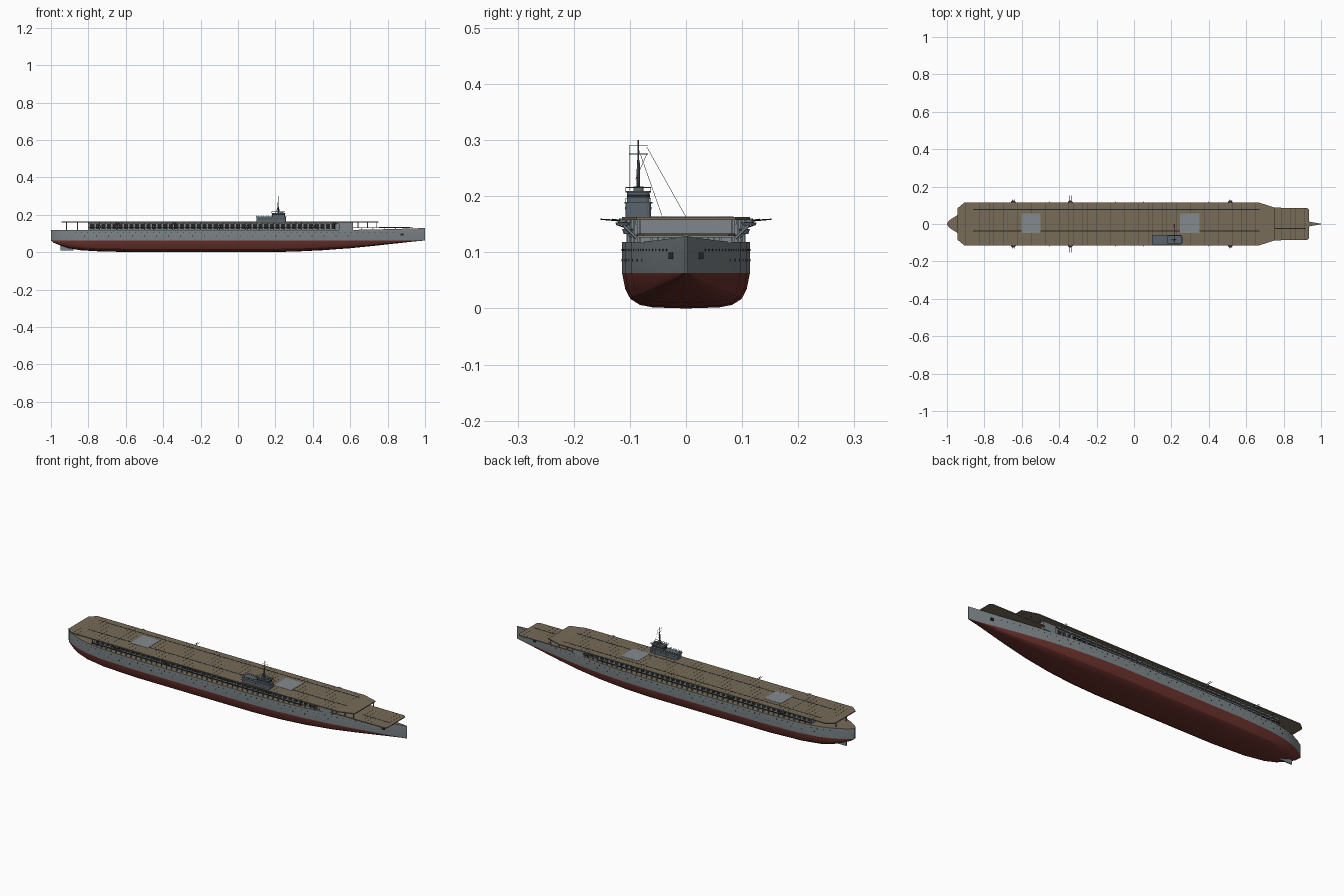
import bpy, bmesh, math
from mathutils import Vector, Matrix

if "Cube" in bpy.data.objects:
    bpy.data.objects.remove(bpy.data.objects["Cube"])


def mat(name, r, g, b):
    m = bpy.data.materials.new(name)
    m.diffuse_color = (r, g, b, 1)
    m.use_nodes = True
    m.node_tree.nodes["Principled BSDF"].inputs["Base Color"].default_value = m.diffuse_color
    return m


GREY = mat("hull grey", .21, .24, .255)
RED = mat("antifouling red", .15, .032, .026)
WOOD = mat("deck wood", .185, .15, .098)
SEAM = mat("dark seam", .075, .06, .042)
SLATE = mat("island slate", .10, .13, .15)
DARK = mat("dark opening", .016, .018, .02)
LIFT = mat("lift plate", .225, .255, .275)
BLUE = mat("wire blue", .06, .11, .17)


def finish(name, bm, *mats):
    bmesh.ops.recalc_face_normals(bm, faces=bm.faces)
    me = bpy.data.meshes.new(name)
    bm.to_mesh(me)
    bm.free()
    for m in mats:
        me.materials.append(m)
    ob = bpy.data.objects.new(name, me)
    bpy.context.collection.objects.link(ob)
    return ob


def boxes(name, m, items):
    """items: (x0, x1, y0, y1, z0, z1)"""
    bm = bmesh.new()
    for x0, x1, y0, y1, z0, z1 in items:
        c = Vector(((x0 + x1) / 2, (y0 + y1) / 2, (z0 + z1) / 2))
        bmesh.ops.create_cube(bm, size=1, matrix=Matrix.Translation(c) @ Matrix.Diagonal((x1 - x0, y1 - y0, z1 - z0, 1)))
    return finish(name, bm, m)


def rods(name, m, items, sides=6):
    """items: (start, end, start radius, end radius)"""
    bm = bmesh.new()
    for a, b, r0, r1 in items:
        a, b = Vector(a), Vector(b)
        d = b - a
        M = Matrix.Translation((a + b) / 2) @ d.to_track_quat('Z', 'Y').to_matrix().to_4x4()
        bmesh.ops.create_cone(bm, cap_ends=True, segments=sides, radius1=r0, radius2=r1, depth=d.length, matrix=M)
    return finish(name, bm, m)


def plate(name, m, outline, z0, z1):
    """Extrude a half outline (y >= 0), mirrored across the centreline."""
    pts = outline + [(x, -y) for x, y in reversed(outline) if y > 0]
    bm = bmesh.new()
    f = bm.faces.new([bm.verts.new((x, y, z0)) for x, y in pts])
    g = bmesh.ops.extrude_face_region(bm, geom=[f])
    bmesh.ops.translate(bm, vec=(0, 0, z1 - z0), verts=[v for v in g["geom"] if isinstance(v, bmesh.types.BMVert)])
    return finish(name, bm, m)


def mirrored(items):
    return items + [(a, b, -d, -c, e, f) for a, b, c, d, e, f in items]


# Hull stations: x, half beam, keel height, deck height
WL = .063
ST = [(-1, .004, .062, .118), (-.985, .022, .05, .118), (-.945, .047, .034, .118), (-.9, .068, .02, .118),
      (-.84, .087, .01, .118), (-.74, .104, .004, .118), (-.55, .113, 0, .118), (-.2, .114, 0, .118),
      (.15, .114, 0, .118), (.3, .109, .003, .118), (.45, .097, .010, .118), (.6, .077, .021, .119),
      (.72, .056, .033, .121), (.84, .032, .046, .124), (.94, .012, .057, .127), (1, .0015, .0625, .129)]
# Cross-section as fractions of beam and draught
SEC = [(0, 0), (.52, .03), (.72, .10), (.87, .27), (.95, .55), (1, 1)]


def station(x):
    for a, b in zip(ST, ST[1:]):
        if a[0] <= x <= b[0]:
            t = (x - a[0]) / (b[0] - a[0])
            return [p + (q - p) * t for p, q in zip(a, b)]


bm = bmesh.new()
rings = []
for x, h, zb, zt in ST:
    half = [(h * a, zb + (WL - zb) * b) for a, b in SEC] + [(h, zt)]
    rings.append([bm.verts.new((x, y, z)) for y, z in half] +
                 [bm.verts.new((x, -y, z)) for y, z in reversed(half[1:])])
for A, B in zip(rings, rings[1:]):
    n = len(A)
    for i in range(n):
        j = (i + 1) % n
        f = bm.faces.new((A[i], B[i], B[j], A[j]))
        f.material_index = 2 if i == 6 else 0 if i in (5, 7) else 1
for r in (rings[0], rings[-1]):
    bm.faces.new(r)
hull = finish("hull", bm, GREY, RED, WOOD)
for o in bpy.context.selected_objects:
    o.select_set(False)
bpy.context.view_layer.objects.active = hull
hull.select_set(True)
bpy.ops.object.shade_smooth_by_angle(angle=math.radians(30))

# Rudder, portholes and anchors
boxes("rudder", GREY, [(-.95, -.88, -.003, .003, .01, .045)])
ports = []
for z, x0, x1, step in ((.104, -.9, .86, .032), (.086, -.82, .7, .064)):
    for k in range(int((x1 - x0) / step)):
        x = x0 + k * step
        h = station(x)[1]
        ports.append((x - .0022, x + .0022, h - .003, h + .0008, z - .002, z + .002))
boxes("portholes", DARK, mirrored(ports))
boxes("anchors", DARK, mirrored([(.87, .885, .018, .031, .088, .1)]))

# Hangar with side openings
boxes("hangar", GREY, [(-.8, .615, -.07, .07, .115, .159)])
boxes("hangar_front_cheeks", GREY, mirrored([(.54, .615, .06, .082, .117, .159)]))
openings = [(-.79 + k * .03, -.77 + k * .03, .068, .0715, .123, .15) for k in range(44)]
boxes("hangar_openings", DARK, mirrored(openings))

# Gallery posts, rails and outriggers below the flight deck
posts = []
for k in range(46):
    x = -.8 + k * .03
    y = min(.104, station(x)[1] - .006)
    posts.append((x - .002, x + .002, y - .002, y + .002, .117, .159))
boxes("gallery_posts", GREY, mirrored(posts))
boxes("gallery_beam", GREY, mirrored([(-.8, .54, .086, .09, .15, .159)]))
boxes("gallery_rail", DARK, mirrored([(-.8, .45, .095, .097, .128, .132)]))
boxes("stern_pillars", GREY, mirrored([(x, x + .005, .04, .045, .117, .159) for x in (-.92, -.86)]))

# Flight deck and lower forward deck
plate("flight_deck", WOOD, [(-.943, .085), (-.908, .114), (.67, .114), (.752, .088)], .158, .163)
plate("forward_deck", WOOD, [(.61, .088), (.925, .086), (.936, .076)], .129, .133)
boxes("forward_deck_posts", GREY, mirrored(
    [(x, x + .003, y, y + .003, .116, .13) for x, y in ((.66, .06), (.72, .048), (.78, .038), (.84, .026), (.9, .014))]))
boxes("forward_deck_pillars", GREY, mirrored([(x, x + .004, .083, .087, .131, .159) for x in (.64, .69, .74)]))
boxes("forward_deck_beams", GREY, [(x, x + .004, -.085, .085, .126, .129) for x in (.66, .72, .78, .84, .9)])

# Planking seams
seams = [(-.9 + k * .025, -.8988 + k * .025, -.113, .113, .162, .1632) for k in range(63)]
seams += [(.762 + k * .025, .7632 + k * .025, -.086, .086, .132, .1332) for k in range(7)]
boxes("plank_seams", SEAM, seams)

# Deck markings and lifts
boxes("deck_lines", DARK, [(-.86, .67, .075, .079, .162, .1636), (-.86, .67, -.039, -.035, .162, .1636),
                           (.755, .92, -.026, -.022, .132, .1336)])
boxes("arrestor_wire", BLUE, [(-.677, -.673, -.085, .085, .162, .1638)])
boxes("lifts", LIFT, [(-.602, -.5, -.049, .055, .16, .1642), (.247, .349, -.049, .055, .16, .1642)])

# Gun mounts: tub, brace, shield and twin barrels on each side
tubs, braces, barrels = [], [], []
for x, reach in ((-.645, .132), (-.34, .152), (.515, .132)):
    for s in (1, -1):
        tubs += [((x, s * .112, .148), (x, s * .112, .153), .012, .014),
                 ((x, s * .113, .153), (x, s * .113, .16), .008, .006)]
        braces.append(((x, s * .088, .125), (x, s * .112, .149), .003, .003))
        barrels += [((x + d, s * .113, .156), (x + d, s * reach, .159), .0016, .001) for d in (-.004, .004)]
# Light gun tubs lower down
for x in (-.74, -.45, -.1, .05, .4):
    for s in (1, -1):
        tubs.append(((x, s * .104, .133), (x, s * .104, .142), .007, .01))
        braces.append(((x, s * .09, .122), (x, s * .104, .134), .002, .002))
        barrels.append(((x, s * .104, .142), (x, s * .12, .148), .001, .0007))
rods("gun_tubs", SLATE, tubs, 12)
rods("gun_braces", GREY, braces)
rods("gun_barrels", DARK, barrels)


# Island: bevelled tiers with window bands
def tier(name, m, x0, x1, y0, y1, z0, z1, r=.008):
    ob = boxes(name, m, [(x0, x1, y0, y1, z0, z1)])
    b = bmesh.new()
    b.from_mesh(ob.data)
    up = [e for e in b.edges if abs(e.verts[0].co.z - e.verts[1].co.z) > 1e-4]
    bmesh.ops.bevel(b, geom=up, offset=r, segments=3, profile=.5, affect='EDGES')
    b.to_mesh(ob.data)
    b.free()


tier("island_base", SLATE, .098, .256, -.108, -.062, .16, .187)
tier("island_base_roof", SLATE, .095, .258, -.11, -.06, .187, .19)
tier("island_bridge", SLATE, .182, .25, -.105, -.065, .19, .207)
tier("bridge_windows", DARK, .1815, .2505, -.1055, -.0645, .198, .203)
tier("bridge_roof", SLATE, .178, .254, -.108, -.062, .207, .209)
tier("director", SLATE, .222, .242, -.094, -.076, .209, .217, .004)
boxes("island_ports", DARK, [(.112 + k * .016, .117 + k * .016, -.1085, -.0615, .176, .181) for k in range(9)])
rails = []
for x0, x1, z in ((.098, .178, .19), (.18, .252, .209)):
    for y in (-.107, -.063):
        rails.append((x0, x1, y - .0004, y + .0004, z + .006, z + .007))
        rails += [(x0 + (x1 - x0) * k / 6 - .0005, x0 + (x1 - x0) * k / 6 + .0005, y - .0005, y + .0005, z, z + .007) for k in range(7)]
    for x in (x0, x1):
        rails.append((x - .0004, x + .0004, -.107, -.063, z + .006, z + .007))
boxes("island_rails", SLATE, rails)
boxes("island_supports", GREY, [(x, x + .004, -.09, -.086, .117, .16) for x in (.11, .17, .24)])

# Mast, yards and rigging
M = (.215, -.085)
rods("mast", SLATE, [((*M, .205), (*M, .265), .0035, .0025), ((*M, .265), (*M, .3), .0015, .001),
                     ((.2, -.085, .208), (*M, .245), .0013, .0013), ((.225, -.085, .208), (*M, .245), .0013, .0013)], 8)
rods("yards", SLATE, [((M[0], -.102, z), (M[0], -.068, z), .0008, .0008) for z in (.29, .275)])
rods("rigging", SLATE, [((M[0], -.07, .288), (M[0], 0, .163), .0004, .0004),
                        ((M[0], -.085, .285), (M[0], -.042, .163), .0004, .0004),
                        ((M[0], -.1, .29), (M[0], -.1, .21), .0004, .0004),
                        ((M[0], -.07, .275), (M[0], -.09, .23), .0004, .0004)], 4)
